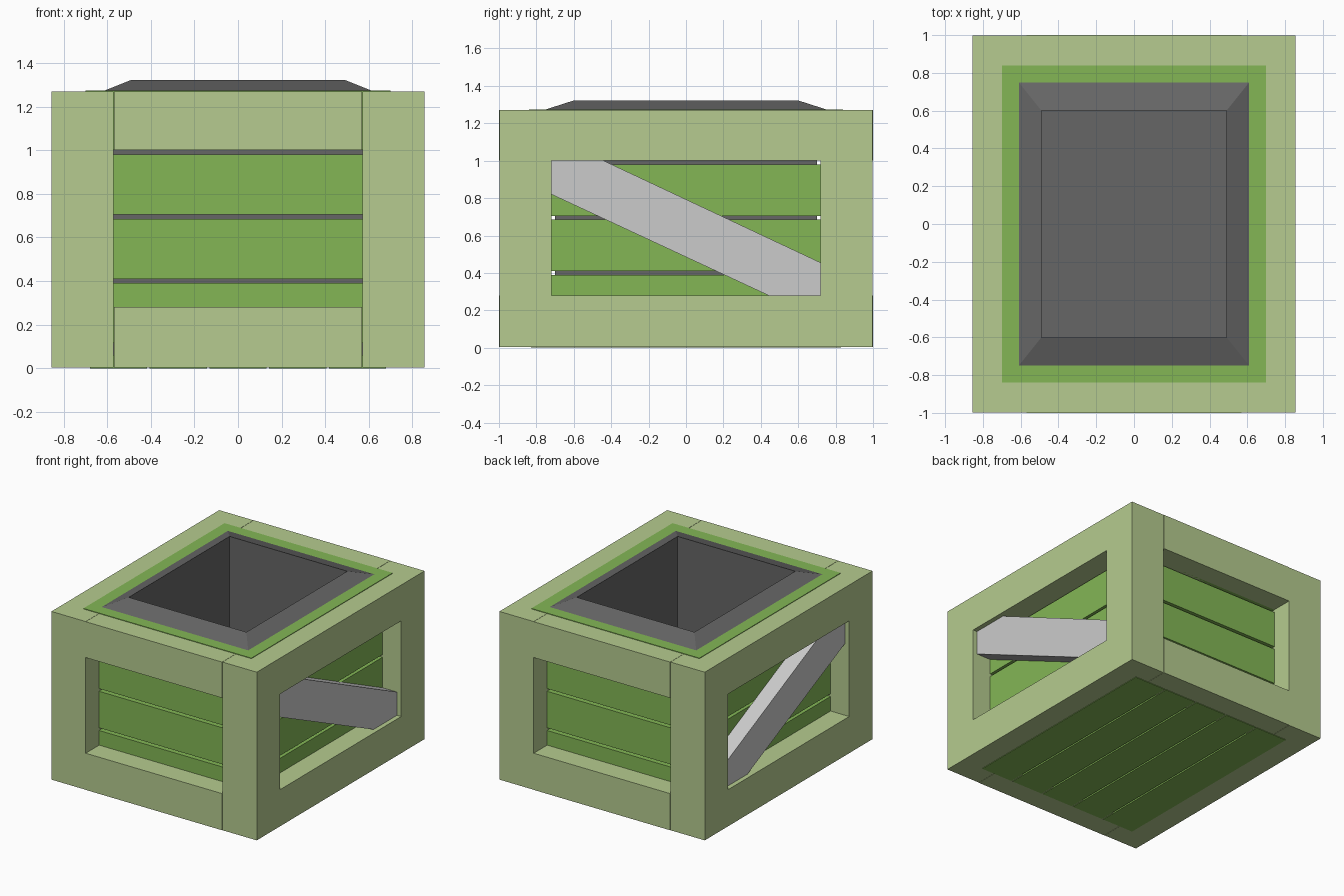
import bpy, bmesh

if "Cube" in bpy.data.objects:
    bpy.data.objects.remove(bpy.data.objects["Cube"])


def material(name, rgb):
    # Displayed colour converted to linear
    m = bpy.data.materials.new(name)
    m.diffuse_color = [(c / 255) ** 2.2 for c in rgb] + [1.0]
    m.use_nodes = True
    m.node_tree.nodes["Principled BSDF"].inputs["Base Color"].default_value = m.diffuse_color
    return m


PALE = material("pale_green", (180, 202, 142))
GREEN = material("mid_green", (130, 181, 86))
DARK = material("dark_grey", (102, 102, 102))


def loft(name, rings, mat=None, loop=False):
    """Skin equal-length rings of points; cap the ends unless the rings loop."""
    bm = bmesh.new()
    vs = [[bm.verts.new(p) for p in ring] for ring in rings]
    n = len(vs[0])
    pairs = list(zip(vs, vs[1:]))
    if loop:
        pairs.append((vs[-1], vs[0]))
    else:
        bm.faces.new(vs[0])
        bm.faces.new(vs[-1])
    for a, b in pairs:
        for i in range(n):
            j = (i + 1) % n
            bm.faces.new((a[i], a[j], b[j], b[i]))
    bmesh.ops.recalc_face_normals(bm, faces=bm.faces)
    me = bpy.data.meshes.new(name)
    bm.to_mesh(me)
    bm.free()
    ob = bpy.data.objects.new(name, me)
    bpy.context.collection.objects.link(ob)
    if mat:
        me.materials.append(mat)
    return ob


def rect_xy(hx, hy, z):
    return [(-hx, -hy, z), (hx, -hy, z), (hx, hy, z), (-hx, hy, z)]


def rect_yz(x, hy, z0, z1):
    return [(x, -hy, z0), (x, hy, z0), (x, hy, z1), (x, -hy, z1)]


def box(name, x, y, z, mat=None):
    rings = [[(x[0], y[0], h), (x[1], y[0], h), (x[1], y[1], h), (x[0], y[1], h)] for h in z]
    return loft(name, rings, mat)


W, IN_X, IN_Y = 0.855, 0.57, 0.72          # outer half width, post inner edges
BASE, LOW, HIGH, TOP = 0.004, 0.28, 1.0, 1.27

brace_profile = [(-0.72, 1.0), (-0.44, 1.0), (0.72, 0.455),
                 (0.72, 0.28), (0.44, 0.28), (-0.72, 0.82)]

for s, side in ((1, "right"), (-1, "left")):
    # Side frame: rectangular ring with corner posts
    loft(f"{side}_frame", [
        rect_yz(s * W, 0.998, BASE, TOP), rect_yz(s * W, IN_Y, LOW, HIGH),
        rect_yz(s * IN_X, IN_Y, LOW, HIGH), rect_yz(s * IN_X, 0.998, BASE, TOP),
    ], PALE, loop=True)
    # Diagonal brace
    loft(f"{side}_brace", [[(s * x, y, z) for y, z in brace_profile] for x in (0.70, 0.82)])

for s, end in ((1, "back"), (-1, "front")):
    # Rails between the corner posts
    for label, z in (("lower", (BASE, LOW)), ("upper", (HIGH, TOP))):
        box(f"{end}_{label}_rail", (-IN_X + 0.002, IN_X - 0.002),
            sorted((s * 0.72, s * 1.0)), z, PALE)

# Wall planks, four rows on each side
for i in range(4):
    z0 = 0.115 + i * 0.295
    z = (z0, z0 + 0.275 if i < 3 else 1.274)
    for s, end, side in ((1, "back", "right"), (-1, "front", "left")):
        box(f"{end}_plank_{i + 1}", (-0.70, 0.70), sorted((s * 0.71, s * 0.84)), z, GREEN)
        box(f"{side}_plank_{i + 1}", sorted((s * 0.58, s * 0.70)), (-0.71, 0.71), z, GREEN)

# Bottom planks
for i in range(5):
    cx = (i - 2) * 0.274
    box(f"bottom_plank_{i + 1}", (cx - 0.131, cx + 0.131), (-0.83, 0.83), (0, 0.06), GREEN)

# Open liner with sloping rim
loft("liner", [
    rect_xy(0.573, 0.70, 0.06), rect_xy(0.573, 0.70, 1.27), rect_xy(0.61, 0.75, 1.274),
    rect_xy(0.49, 0.60, 1.322), rect_xy(0.49, 0.60, 0.12),
], DARK)
